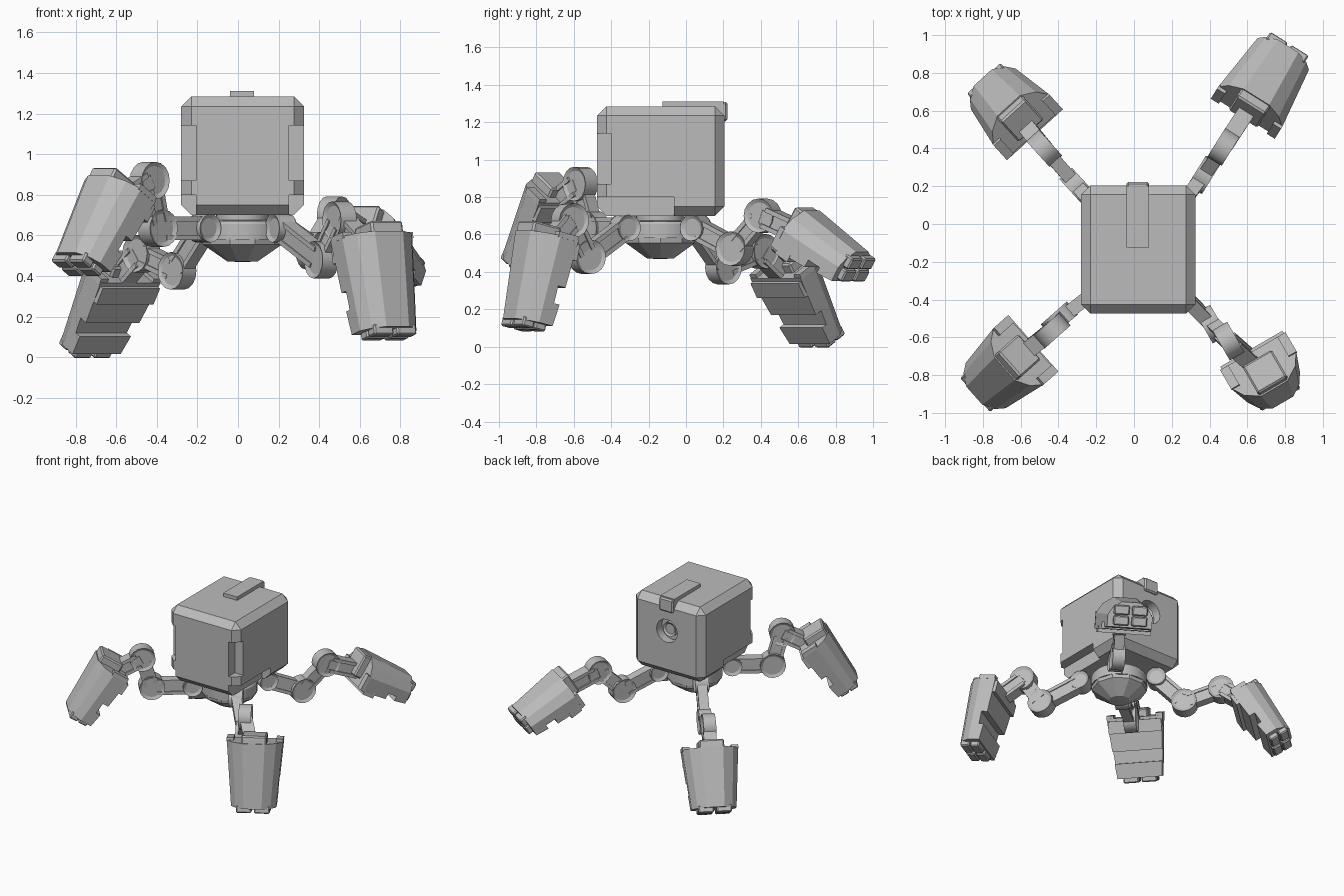
import bpy, bmesh, math
from mathutils import Vector, Matrix

old = bpy.data.objects.get("Cube")
if old:
    bpy.data.objects.remove(old, do_unlink=True)

grey = bpy.data.materials.new("plain_grey")
grey.use_nodes = True
grey.diffuse_color = (0.5, 0.5, 0.5, 1)
grey.node_tree.nodes["Principled BSDF"].inputs["Base Color"].default_value = (0.5, 0.5, 0.5, 1)

CX, CY = 0.022, -0.137


def finish(name, bm, matrix=None, smooth=False):
    bmesh.ops.recalc_face_normals(bm, faces=bm.faces)
    mesh = bpy.data.meshes.new(name)
    bm.to_mesh(mesh)
    bm.free()
    mesh.materials.append(grey)
    ob = bpy.data.objects.new(name, mesh)
    bpy.context.collection.objects.link(ob)
    if matrix is not None:
        ob.matrix_world = matrix
    if smooth:
        bpy.ops.object.select_all(action='DESELECT')
        ob.select_set(True)
        bpy.context.view_layer.objects.active = ob
        bpy.ops.object.shade_smooth_by_angle(angle=math.radians(30))
    return ob


def box(name, lo, hi, matrix=None, bevel=0):
    """Box between two corners, optionally chamfered."""
    lo, hi = Vector(lo), Vector(hi)
    bm = bmesh.new()
    bmesh.ops.create_cube(bm, size=1)
    bmesh.ops.scale(bm, vec=hi - lo, verts=bm.verts)
    bmesh.ops.translate(bm, vec=(lo + hi) / 2, verts=bm.verts)
    if bevel:
        bmesh.ops.bevel(bm, geom=bm.edges[:], offset=bevel, segments=1, affect='EDGES')
    return finish(name, bm, matrix)


def frame(origin, along, side):
    """Local z runs along the part, local x runs sideways."""
    z = Vector(along).normalized()
    y = z.cross(Vector(side)).normalized()
    x = y.cross(z)
    m = Matrix((x, y, z)).transposed().to_4x4()
    m.translation = Vector(origin)
    return m


def disc(name, centre, axis, radius, thick, inset=0.02):
    """Joint drum with recessed caps."""
    bm = bmesh.new()
    bmesh.ops.create_cone(bm, cap_ends=True, segments=16, radius1=radius,
                          radius2=radius, depth=thick)
    if inset:
        caps = [f for f in bm.faces if abs(f.normal.z) > 0.9]
        bmesh.ops.inset_individual(bm, faces=caps, thickness=inset, depth=-0.012)
    m = Vector(axis).to_track_quat('Z', 'Y').to_matrix().to_4x4()
    m.translation = Vector(centre)
    return finish(name, bm, m, True)


def lathe(name, profile, steps, smooth):
    bm = bmesh.new()
    vs = [bm.verts.new((r, 0, z)) for r, z in profile]
    es = [bm.edges.new(p) for p in zip(vs, vs[1:])]
    bmesh.ops.spin(bm, geom=vs + es, cent=(0, 0, 0), axis=(0, 0, 1),
                   angle=math.tau, steps=steps)
    bmesh.ops.remove_doubles(bm, verts=bm.verts, dist=1e-4)
    return finish(name, bm, Matrix.Translation((CX, CY, 0)), smooth)


def link(name, a, b, side, width, height):
    """Bar between two joints with grooved flanks."""
    a, b = Vector(a), Vector(b)
    m = frame(a, b - a, side)
    n = (b - a).length
    box(name, (-width / 2, -height / 2, 0), (width / 2, height / 2, n), m, 0.01)
    for s in (-1, 1):
        box(name + "_rail", (-width * 0.65, s * height / 2 - 0.012, 0.03),
            (width * 0.65, s * height / 2 + 0.012, n - 0.03), m)


def carve(target, cutter):
    cutter.hide_render = True
    cutter.hide_set(True)
    cut = target.modifiers.new(cutter.name, 'BOOLEAN')
    cut.object = cutter
    cut.operation = 'DIFFERENCE'


# Body cube with a round recess in the back
body = box("body", (-0.28, -0.475, 0.70), (0.325, 0.205, 1.285), None, 0.05)
carve(body, disc("recess_cutter", (CX, 0.2, 1.05), (0, 1, 0), 0.09, 0.12, 0))
disc("recess_lens", (CX, 0.15, 1.05), (0, 1, 0), 0.055, 0.05, 0.015)

# Notches in the front upright edges and along the lower sides
for s in (-1, 1):
    x0, x1 = sorted((CX + s * 0.23, CX + s * 0.4))
    carve(body, box("edge_notch_cutter", (x0, -0.6, 0.87), (x1, -0.40, 1.14)))
    carve(body, box("lower_notch_cutter", (x0, -0.6, 0.6), (x1, -0.065, 0.80)))

# Top strap folding over the back edge
box("top_strap", (-0.04, -0.125, 1.27), (0.08, 0.2, 1.312))
box("strap_fold", (-0.04, 0.16, 1.205), (0.08, 0.222, 1.308), None, 0.01)

# Hub under the body
lathe("hub_ring", [(0, 0.72), (0.13, 0.72), (0.13, 0.675), (0.19, 0.67),
                   (0.2, 0.655), (0.2, 0.58), (0, 0.58)], 32, True)
lathe("hub_bowl", [(0, 0.585), (0.2, 0.585), (0.195, 0.555), (0.075, 0.472),
                   (0, 0.468)], 10, False)


def shell(name, m, length):
    """Tapered armour shell: faceted outside, stepped inside."""
    outer = [(-1, 0.0), (-0.78, 0.07), (-0.4, 0.12), (0.4, 0.12), (0.78, 0.07), (1, 0.0)]
    stations = [(0, -0.115), (0.55, -0.105), (0.55, -0.06), (0.75, -0.06),
                (0.75, -0.095), (1, -0.085)]
    bm = bmesh.new()
    rings = []
    for t, inner in stations:
        half, deep = 0.2 - 0.04 * t, 1 - 0.2 * t
        pts = [(-half, inner)] + [(w * half, v * deep) for w, v in outer] + [(half, inner)]
        rings.append([bm.verts.new((w, v, t * length)) for w, v in pts])
    for a, b in zip(rings, rings[1:]):
        for i in range(len(a)):
            j = (i + 1) % len(a)
            if (a[i].co - b[i].co).length + (a[j].co - b[j].co).length > 1e-5:
                bm.faces.new((a[i], a[j], b[j], b[i]))
    bm.faces.new(rings[0])
    bm.faces.new(rings[-1])
    bmesh.ops.remove_doubles(bm, verts=bm.verts, dist=1e-5)
    finish(name, bm, m)


def leg(name, knee, ankle, top, end):
    knee, ankle, top, end = map(Vector, (knee, ankle, top, end))
    out = Vector((end.x - top.x, end.y - top.y, 0)).normalized()
    side = out.cross(Vector((0, 0, 1)))
    corner = Vector((math.copysign(0.19, knee.x), math.copysign(0.19, knee.y + 0.1), 0))
    hip = Vector((CX, CY, 0.635)) + corner

    # Joints and bars
    disc(name + "_hip", hip, side, 0.07, 0.1)
    disc(name + "_knee", knee, side, 0.092, 0.09)
    disc(name + "_ankle", ankle, side, 0.092, 0.09)
    link(name + "_upper_bar", hip, knee, side, 0.055, 0.09)
    link(name + "_lower_bar", knee, ankle, side, 0.055, 0.08)

    # Foot shell, with local y facing outward
    along = end - top
    n = along.length
    m = frame(top, along, side)
    if m.to_3x3().col[1].dot(out) < 0:
        m = frame(top, along, -side)
    link(name + "_foot_bar", ankle, top + along * 0.3, side, 0.07, 0.09)
    shell(name + "_shell", m, n)
    box(name + "_tongue", (-0.09, -0.06, -0.055), (0.09, 0.112, 0.02), m, 0.01)
    box(name + "_inner_pad", (-0.19, -0.135, 0.02), (0.19, -0.09, 0.11), m)
    for s in (-1, 1):
        x0, x1 = sorted((s * 0.15, s * 0.2))
        box(name + "_ear", (x0, -0.11, -0.02), (x1, 0.01, 0.01), m)
        x0, x1 = sorted((s * 0.01, s * 0.12))
        for v in (-0.072, 0.004):
            box(name + "_toe", (x0, v, n - 0.02), (x1, v + 0.068, n + 0.035), m, 0.008)


leg("front_left_leg", (0.41, -0.53, 0.48), (0.50, -0.62, 0.675),
    (0.685, -0.77, 0.595), (0.74, -0.865, 0.13))
leg("front_right_leg", (-0.395, -0.505, 0.635), (-0.435, -0.565, 0.87),
    (-0.61, -0.70, 0.83), (-0.785, -0.855, 0.465))
leg("back_left_leg", (0.37, 0.26, 0.524), (0.475, 0.41, 0.70),
    (0.615, 0.62, 0.625), (0.79, 0.90, 0.425))
leg("back_right_leg", (-0.30, 0.20, 0.425), (-0.475, 0.40, 0.51),
    (-0.595, 0.55, 0.425), (-0.745, 0.715, 0.06))
